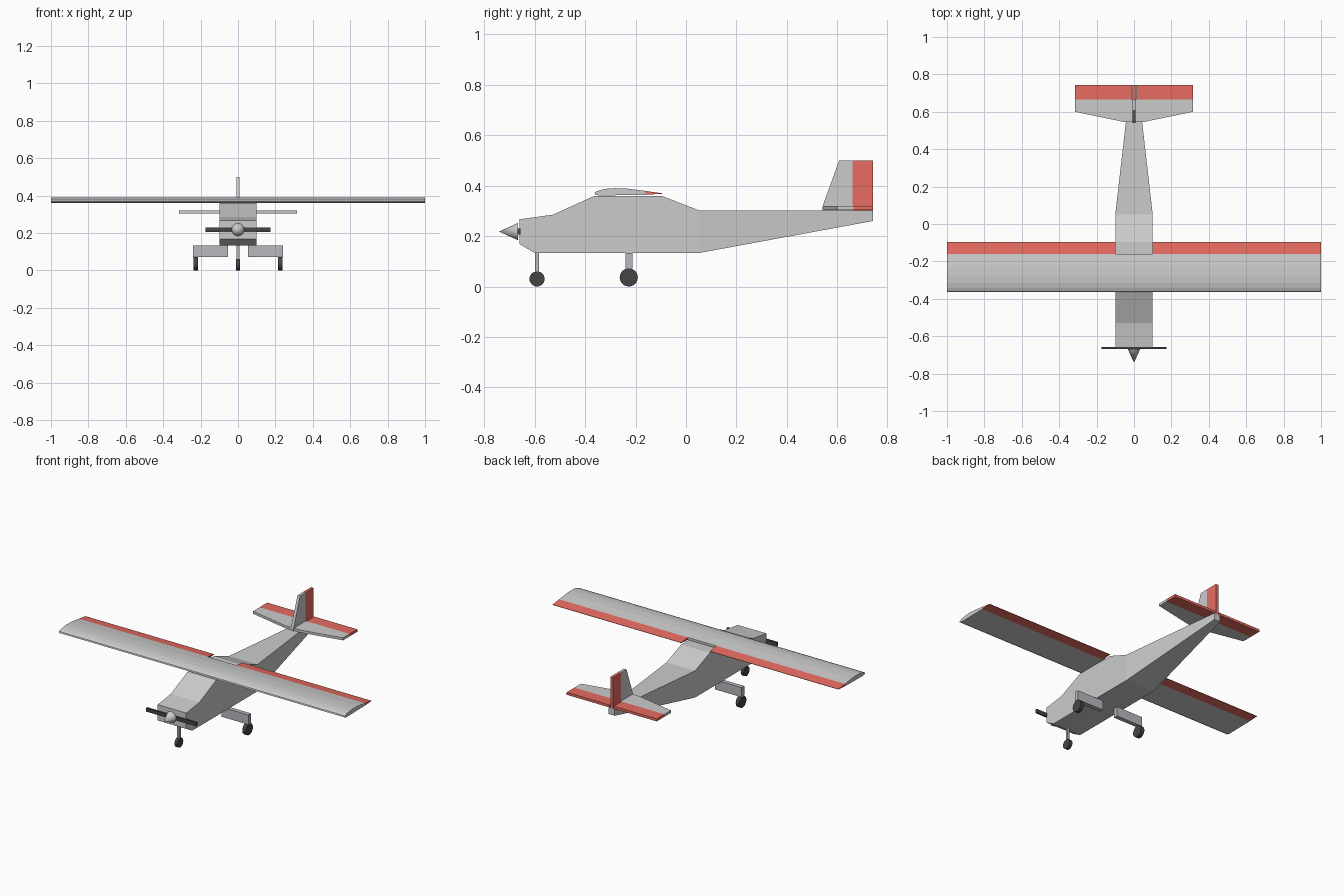
import bpy
import bmesh
import math
from mathutils import Vector

if "Cube" in bpy.data.objects:
    bpy.data.objects.remove(bpy.data.objects["Cube"])


def material(name, rgb):
    m = bpy.data.materials.new(name)
    m.diffuse_color = (*rgb, 1)
    m.use_nodes = True
    m.node_tree.nodes["Principled BSDF"].inputs["Base Color"].default_value = m.diffuse_color
    return m


RED = material("red", (0.8, 0.15, 0.12))
DARK = material("dark", (0.06, 0.06, 0.06))
METAL = material("metal", (0.48, 0.48, 0.52))


def finish(name, bm, mat=None):
    bmesh.ops.recalc_face_normals(bm, faces=bm.faces)
    me = bpy.data.meshes.new(name)
    bm.to_mesh(me)
    bm.free()
    ob = bpy.data.objects.new(name, me)
    bpy.context.collection.objects.link(ob)
    if mat:
        me.materials.append(mat)
    return ob


def prism(name, pts, axis, a, b, mat=None):
    """Extrude a profile from a to b: axis 'x' takes (y, z) points, 'z' takes (x, y)."""
    bm = bmesh.new()
    if axis == 'x':
        vs = [bm.verts.new((a, p, q)) for p, q in pts]
        step = Vector((b - a, 0, 0))
    else:
        vs = [bm.verts.new((p, q, a)) for p, q in pts]
        step = Vector((0, 0, b - a))
    face = bm.faces.new(vs)
    ext = bmesh.ops.extrude_face_region(bm, geom=[face], use_keep_orig=True)
    moved = [g for g in ext["geom"] if isinstance(g, bmesh.types.BMVert)]
    bmesh.ops.translate(bm, verts=moved, vec=step)
    return finish(name, bm, mat)


def box(name, x, y, z, mat=None):
    pts = [(y[0], z[0]), (y[1], z[0]), (y[1], z[1]), (y[0], z[1])]
    return prism(name, pts, 'x', x[0], x[1], mat)


def round_part(name, loc, r1, r2, depth, rot, mat=None, sides=24):
    bpy.ops.mesh.primitive_cone_add(vertices=sides, radius1=r1, radius2=r2,
                                    depth=depth, location=loc, rotation=rot)
    ob = bpy.context.object
    ob.name = name
    if mat:
        ob.data.materials.append(mat)
    bpy.ops.object.shade_smooth_by_angle(angle=math.radians(35))
    return ob


# Fuselage: rectangular sections (y, bottom, top, half width)
stations = [(-0.66, 0.168, 0.267, 0.1), (-0.6, 0.133, 0.275, 0.1),
            (-0.528, 0.133, 0.285, 0.1), (-0.365, 0.133, 0.359, 0.1),
            (-0.095, 0.133, 0.359, 0.1), (0.052, 0.133, 0.302, 0.1),
            (0.742, 0.26, 0.302, 0.021)]
bm = bmesh.new()
rings = [[bm.verts.new((sx * w, y, z)) for sx, z in
          ((-1, lo), (1, lo), (1, hi), (-1, hi))] for y, lo, hi, w in stations]
for r0, r1 in zip(rings, rings[1:]):
    for i in range(4):
        j = (i + 1) % 4
        bm.faces.new((r0[i], r0[j], r1[j], r1[i]))
bm.faces.new(rings[0])
bm.faces.new(rings[-1])
finish("fuselage", bm)

# Wing with airfoil section
airfoil = [(-0.345, 0.361), (-0.363, 0.367), (-0.36, 0.375), (-0.343, 0.382),
           (-0.315, 0.388), (-0.28, 0.39), (-0.23, 0.388), (-0.16, 0.379),
           (-0.16, 0.364)]
prism("wing", airfoil, 'x', -1, 1)

# Tail surfaces
prism("tailplane", [(-0.055, 0.546), (0.055, 0.546), (0.315, 0.6),
                    (0.315, 0.665), (-0.315, 0.665), (-0.315, 0.6)],
      'z', 0.303, 0.319)
prism("fin", [(0.542, 0.302), (0.542, 0.319), (0.607, 0.499), (0.66, 0.499),
              (0.66, 0.302)], 'x', -0.009, 0.009)
box("rudder", (-0.009, 0.009), (0.66, 0.742), (0.302, 0.499), RED)

# Parts on both sides: aileron, elevator, main gear
for side, s in (("left", -1), ("right", 1)):
    prism(side + "_aileron", [(-0.16, 0.379), (-0.095, 0.37), (-0.095, 0.368),
                              (-0.16, 0.364)], 'x', s * 0.1, s, RED)
    box(side + "_elevator", (s * 0.014, s * 0.315), (0.665, 0.742),
        (0.303, 0.319), RED)
    box(side + "_gear_leg", (s * 0.053, s * 0.24), (-0.24, -0.213),
        (0.071, 0.132), METAL)
    round_part(side + "_wheel", (s * 0.226, -0.227, 0.036), 0.036, 0.036,
               0.024, (0, math.pi / 2, 0), DARK)

# Nose gear
box("nose_leg", (-0.008, 0.008), (-0.599, -0.583), (0.04, 0.135), METAL)
round_part("nose_wheel", (0, -0.591, 0.03), 0.03, 0.03, 0.02,
           (0, math.pi / 2, 0), DARK)

# Propeller and spinner
box("propeller", (-0.175, 0.175), (-0.668, -0.657), (0.206, 0.23), DARK)
round_part("spinner", (0, -0.7045, 0.218), 0.034, 0, 0.075, (math.pi / 2, 0, 0))
